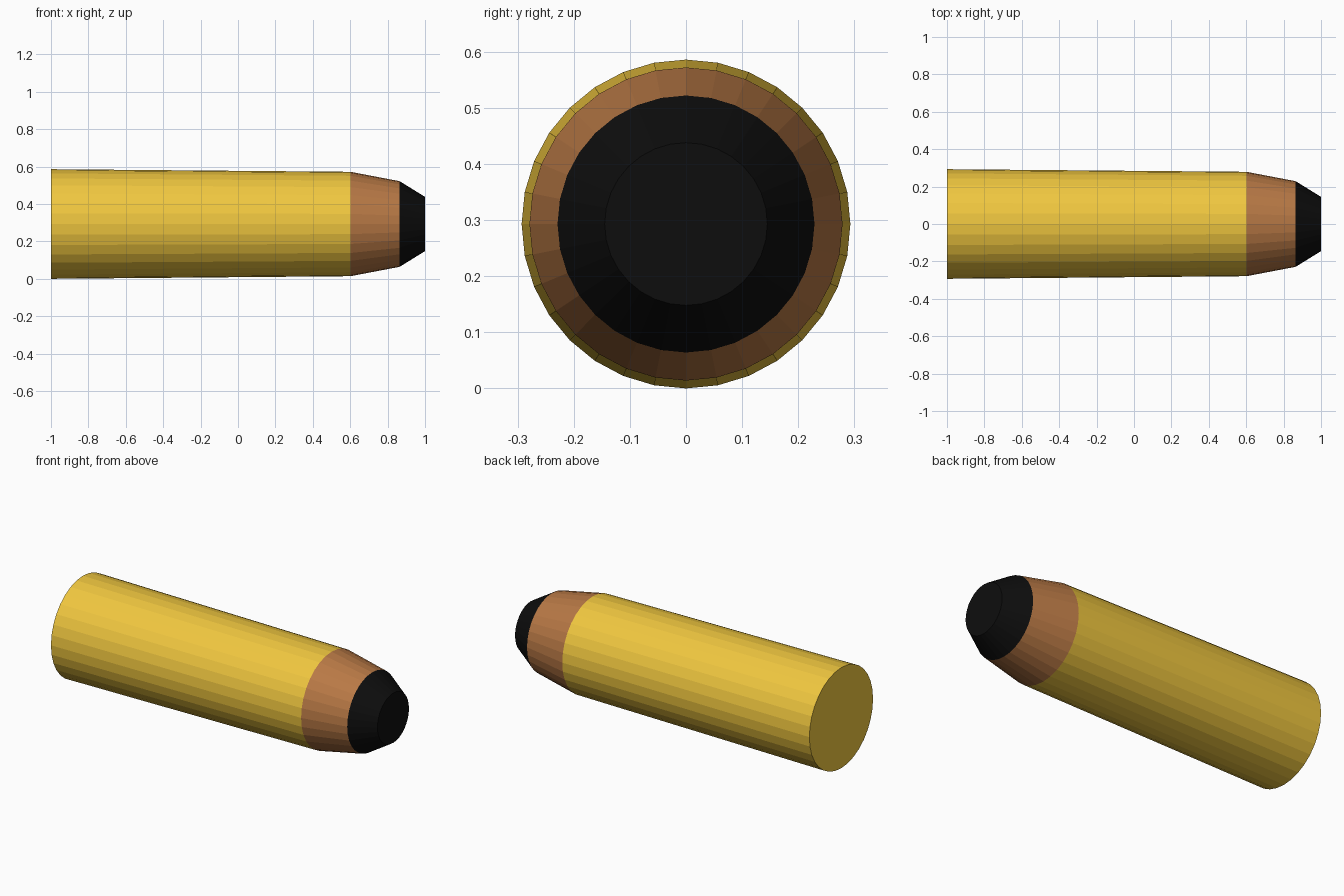
import bpy, bmesh
from math import cos, sin, tau

if "Cube" in bpy.data.objects:
    bpy.data.objects.remove(bpy.data.objects["Cube"])

SIDES = 32
AXIS_Z = 0.293


def section(name, rings, color, cap_start=False, cap_end=False):
    """Flat-faced turned section along x from (x, radius) rings."""
    bm = bmesh.new()
    loops = [[bm.verts.new((x, r * sin(tau * i / SIDES), AXIS_Z + r * cos(tau * i / SIDES)))
              for i in range(SIDES)] for x, r in rings]
    for a, b in zip(loops, loops[1:]):
        for i in range(SIDES):
            j = (i + 1) % SIDES
            bm.faces.new((a[i], a[j], b[j], b[i]))
    if cap_start:
        bm.faces.new(loops[0])
    if cap_end:
        bm.faces.new(loops[-1])
    bmesh.ops.recalc_face_normals(bm, faces=bm.faces)
    # open sections: make sure the walls face away from the axis
    wall = bm.faces[:][0]
    mid = wall.calc_center_median()
    if wall.normal.y * mid.y + wall.normal.z * (mid.z - AXIS_Z) < 0:
        bmesh.ops.reverse_faces(bm, faces=bm.faces)
    mesh = bpy.data.meshes.new(name)
    bm.to_mesh(mesh)
    bm.free()
    mat = bpy.data.materials.new(name + "_color")
    mat.diffuse_color = (*color, 1)
    mat.use_nodes = True
    mat.node_tree.nodes["Principled BSDF"].inputs["Base Color"].default_value = mat.diffuse_color
    mesh.materials.append(mat)
    obj = bpy.data.objects.new(name, mesh)
    bpy.context.collection.objects.link(obj)
    return obj


# Painted, slightly tapering body with a closed back end
section("pencil_body", [(-1, 0.293), (0.602, 0.279)], (0.87, 0.57, 0.05), cap_start=True)
# Bare sharpened wood
section("sharpened_wood", [(0.602, 0.279), (0.864, 0.229)], (0.48, 0.19, 0.06))
# Blunt lead tip
section("lead_tip", [(0.864, 0.229), (1, 0.145)], (0.004, 0.004, 0.004), cap_end=True)
